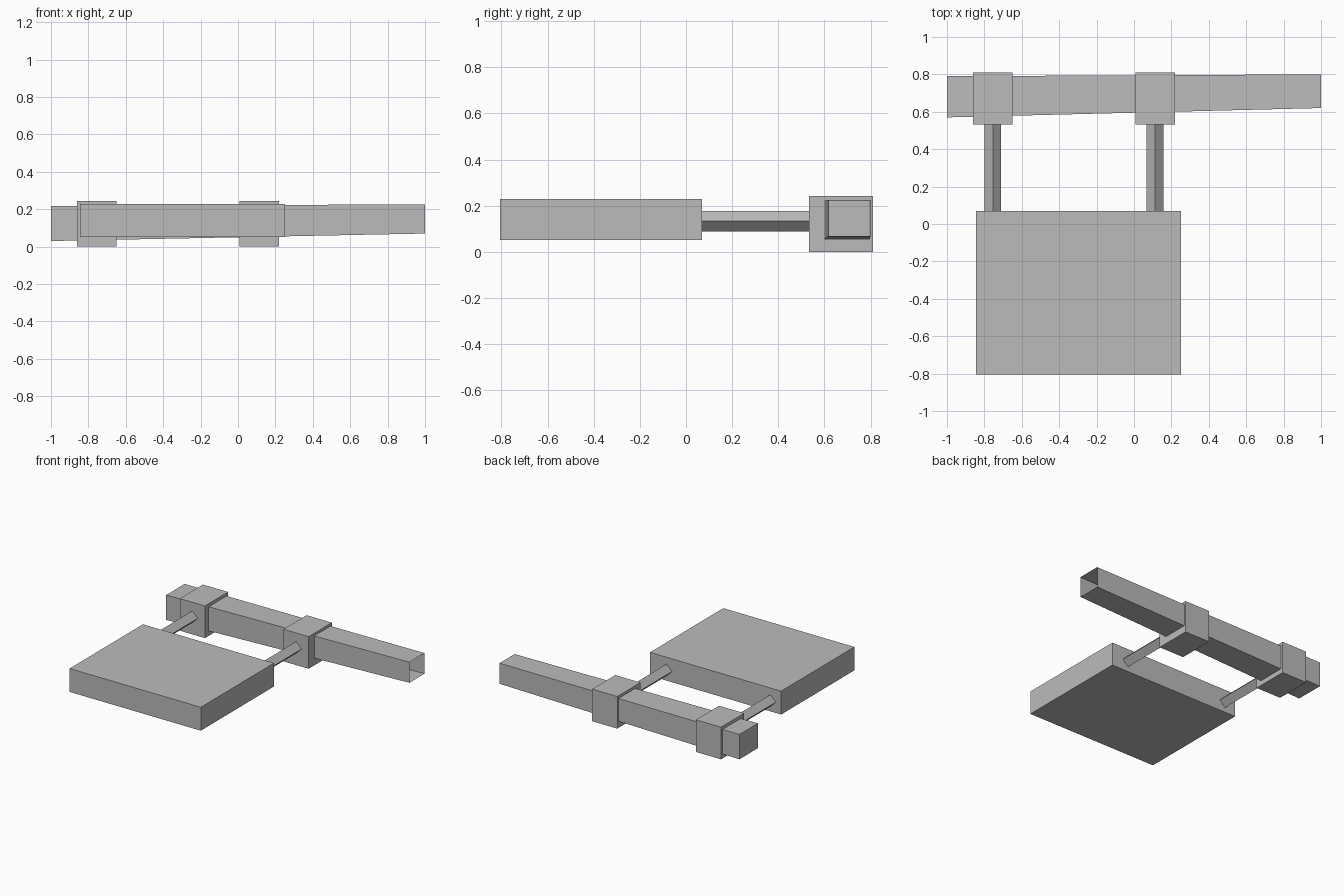
import bpy, bmesh, math
from mathutils import Matrix, Vector

cube = bpy.data.objects.get("Cube")
if cube:
    bpy.data.objects.remove(cube, do_unlink=True)

grey = bpy.data.materials.new("plain_grey")
grey.use_nodes = True
grey.diffuse_color = (0.5, 0.5, 0.5, 1)
grey.node_tree.nodes["Principled BSDF"].inputs["Base Color"].default_value = (0.5, 0.5, 0.5, 1)


def finish(name, bm):
    """Turn a bmesh into a named, coloured object."""
    mesh = bpy.data.meshes.new(name)
    bm.to_mesh(mesh)
    bm.free()
    mesh.materials.append(grey)
    obj = bpy.data.objects.new(name, mesh)
    bpy.context.scene.collection.objects.link(obj)
    return obj


def box(name, low, high):
    low, high = Vector(low), Vector(high)
    bm = bmesh.new()
    place = Matrix.Translation((low + high) / 2) @ Matrix.Diagonal((*(high - low), 1))
    bmesh.ops.create_cube(bm, size=1, matrix=place)
    return finish(name, bm)


def square_rod(name, x, z, y_start, y_end, radius):
    """Four-sided rod along y, standing on its edge."""
    bm = bmesh.new()
    place = Matrix.Translation((x, (y_start + y_end) / 2, z)) @ Matrix.Rotation(math.pi / 2, 4, "X")
    bmesh.ops.create_cone(bm, cap_ends=True, segments=4, radius1=radius, radius2=radius,
                          depth=y_end - y_start, matrix=place)
    # Turn so that the corners point straight up and sideways
    if max(v.co.z for v in bm.verts) - z < radius * 0.9:
        bmesh.ops.rotate(bm, verts=bm.verts, cent=(x, 0, z),
                         matrix=Matrix.Rotation(math.pi / 4, 3, "Y"))
    return finish(name, bm)


def tapered_tube(name, ends):
    """Square tube through two x sections, closed at the first, open at the last."""
    bm = bmesh.new()
    rings = []
    for x, y0, y1, z0, z1 in ends:
        corners = ((y0, z0), (y0, z1), (y1, z1), (y1, z0))
        rings.append([bm.verts.new((x, y, z)) for y, z in corners])
    first, last = rings
    cap = bm.faces.new(first)
    for i in range(4):
        j = (i + 1) % 4
        bm.faces.new((first[i], first[j], last[j], last[i]))
    bmesh.ops.recalc_face_normals(bm, faces=bm.faces)
    if cap.normal.x > 0:
        bmesh.ops.reverse_faces(bm, faces=bm.faces)
    return finish(name, bm)


# Flat main body
box("body_block", (-0.845, -0.805, 0.052), (0.252, 0.07, 0.229))

# Long tapering tube, open at its narrow end
tapered_tube("tapered_tube", ((-1, 0.57, 0.79, 0.03, 0.218),
                              (1, 0.62, 0.80, 0.07, 0.226)))

# Two collars round the tube, each joined to the body by a rod
for side, x in (("right", -0.755), ("left", 0.113)):
    box(side + "_collar", (x - 0.105, 0.533, 0), (x + 0.105, 0.81, 0.243))
    square_rod(side + "_rod", x, 0.133, 0.05, 0.55, 0.045)
